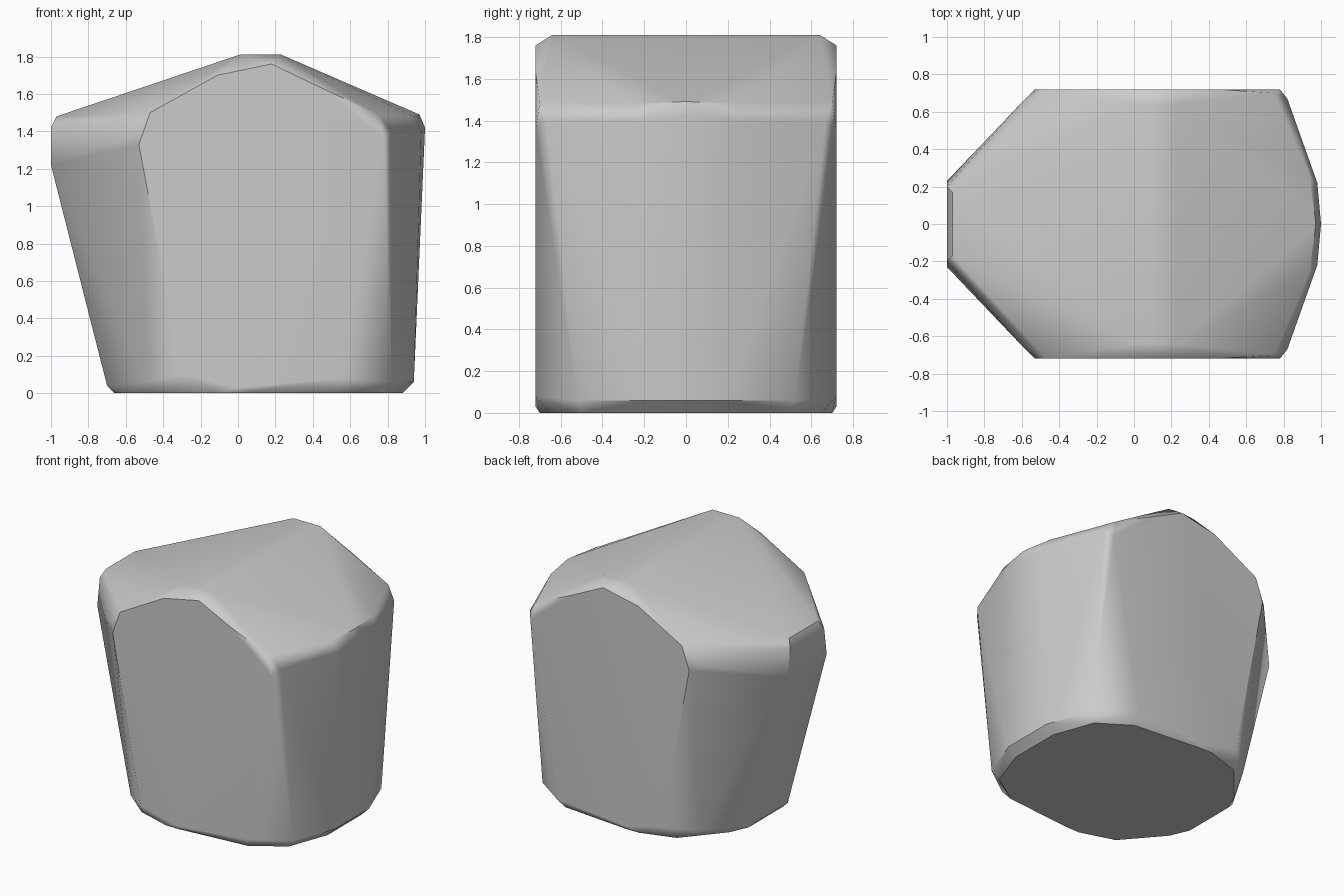
import bpy
import bmesh
from math import radians

# Remove the default object
default = bpy.data.objects.get("Cube")
if default:
    bpy.data.objects.remove(default, do_unlink=True)


def make_material(name, colour):
    mat = bpy.data.materials.new(name)
    mat.use_nodes = True
    mat.diffuse_color = colour
    mat.node_tree.nodes["Principled BSDF"].inputs["Base Color"].default_value = colour
    return mat


def both_sides(points):
    """Return the points together with their copies across y = 0."""
    return [(x, side * y, z) for x, y, z in points for side in (-1, 1)]


def make_boulder(name, rings, material):
    """Wrap a tight faceted skin around the corner points."""
    bm = bmesh.new()
    for ring in rings:
        for corner in both_sides(ring):
            bm.verts.new(corner)
    bmesh.ops.remove_doubles(bm, verts=bm.verts[:], dist=0.001)
    hull = bmesh.ops.convex_hull(bm, input=bm.verts[:])
    inside = [v for v in hull["geom_interior"] if isinstance(v, bmesh.types.BMVert)]
    bmesh.ops.delete(bm, geom=inside, context="VERTS")
    bmesh.ops.dissolve_limit(bm, angle_limit=radians(1),
                             verts=bm.verts[:], edges=bm.edges[:])
    bmesh.ops.recalc_face_normals(bm, faces=bm.faces[:])
    mesh = bpy.data.meshes.new(name)
    bm.to_mesh(mesh)
    bm.free()
    mesh.materials.append(material)
    obj = bpy.data.objects.new(name, mesh)
    bpy.context.collection.objects.link(obj)
    return obj


# Flat underside
base = [(.88, .2, 0), (.77, .5, 0), (.54, .65, 0), (0, .7, 0),
        (-.1, .7, 0), (-.36, .62, 0), (-.6, .34, 0), (-.66, .2, 0)]

# Worn edge just above the ground
foot = [(.94, .2, .06), (.82, .52, .06), (.56, .72, .08), (0, .72, .03),
        (-.3, .72, .1), (-.5, .55, .06), (-.7, .2, .04)]

# Widest part, where the walls meet the sloping top
shoulder = [(1, 0, 1.42), (.98, .22, 1.4), (.82, .67, 1.4), (.78, .72, 1.36),
            (-.53, .72, 1.33), (-.6, .65, 1.36),
            (-1, .23, 1.22), (-1, .2, 1.42)]

# Upper rim of the flat front and back, and the ends of the slopes
rim = [(.97, .02, 1.49), (.94, .25, 1.48), (.75, .7, 1.49), (.45, .72, 1.63),
       (.18, .72, 1.76), (-.11, .72, 1.7), (-.47, .72, 1.5), (-.97, .17, 1.48)]

# Crest running front to back
crest = [(.23, .64, 1.81), (.01, .64, 1.81)]

stone = make_material("stone_grey", (.6, .6, .6, 1))
boulder = make_boulder("boulder", [base, foot, shoulder, rim, crest], stone)

# Soft worn edges with flat broad faces
bpy.context.view_layer.objects.active = boulder
boulder.select_set(True)
bpy.ops.object.shade_smooth_by_angle(angle=radians(35))
soften = boulder.modifiers.new("weighted_normals", "WEIGHTED_NORMAL")
soften.keep_sharp = True
